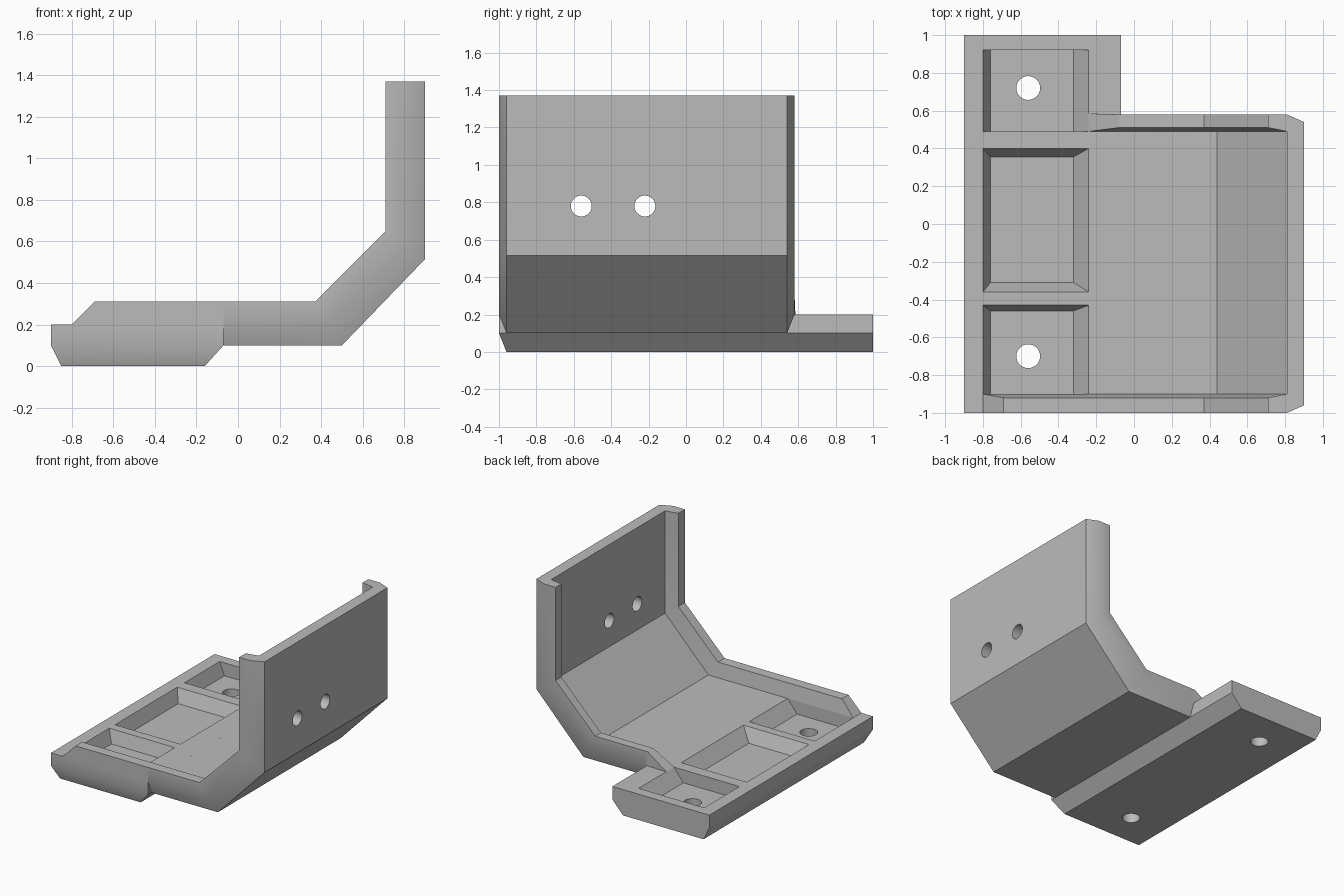
import bpy
import math
from mathutils import Matrix

if "Cube" in bpy.data.objects:
    bpy.data.objects.remove(bpy.data.objects["Cube"], do_unlink=True)

grey = bpy.data.materials.new("plain grey")
grey.use_nodes = True
grey.diffuse_color = (0.5, 0.5, 0.5, 1)
grey.node_tree.nodes["Principled BSDF"].inputs["Base Color"].default_value = (0.5, 0.5, 0.5, 1)


def loft(name, rings):
    """Closed solid through rings of equal point count."""
    n = len(rings[0])
    verts = [p for ring in rings for p in ring]
    faces = [tuple(range(n))[::-1], tuple(range(len(verts) - n, len(verts)))]
    for k in range(len(rings) - 1):
        for i in range(n):
            j = (i + 1) % n
            faces.append((k * n + i, k * n + j, (k + 1) * n + j, (k + 1) * n + i))
    mesh = bpy.data.meshes.new(name)
    mesh.from_pydata(verts, [], faces)
    # Turn the faces outward if the rings ran the other way
    obj = bpy.data.objects.new(name, mesh)
    bpy.context.collection.objects.link(obj)
    import bmesh
    bm = bmesh.new()
    bm.from_mesh(mesh)
    bmesh.ops.recalc_face_normals(bm, faces=bm.faces)
    bm.to_mesh(mesh)
    bm.free()
    mesh.materials.append(grey)
    return obj


def rect(x0, x1, y0, y1, z):
    return [(x0, y0, z), (x1, y0, z), (x1, y1, z), (x0, y1, z)]


def drill(name, centre, radius, length, axis):
    ring = [(radius * math.cos(a * math.tau / 32), radius * math.sin(a * math.tau / 32))
            for a in range(32)]
    obj = loft(name, [[(x, y, z) for x, y in ring] for z in (-length / 2, length / 2)])
    turn = Matrix.Rotation(math.pi / 2, 4, "Y") if axis == "X" else Matrix()
    obj.data.transform(Matrix.Translation(centre) @ turn)
    return obj


def activate(obj):
    bpy.ops.object.select_all(action="DESELECT")
    obj.select_set(True)
    bpy.context.view_layer.objects.active = obj


def cut(target, cutters):
    for cutter in cutters:
        cutter.hide_render = True
        mod = target.modifiers.new("cut", "BOOLEAN")
        mod.operation = "DIFFERENCE"
        mod.solver = "EXACT"
        mod.object = cutter
        activate(target)
        bpy.ops.object.modifier_apply(modifier=mod.name)
        bpy.data.objects.remove(cutter, do_unlink=True)


# Mounting base with chamfered underside
FLOOR, LIP = 0.2, 0.31
base = loft("mounting_base", [
    rect(-0.85, -0.16, -0.96, 1, 0),
    rect(-0.9, -0.07, -1, 1, 0.1),
    rect(-0.9, -0.07, -1, 1, FLOOR),
])

# Pockets: y range at the floor, y range at the top
cutters = []
for low, high in [((0.49, 0.92), (0.49, 0.92)),
                  ((-0.31, 0.355), (-0.36, 0.40)),
                  ((-0.90, -0.46), (-0.90, -0.43))]:
    cutters.append(loft("pocket_cutter", [
        rect(-0.76, -0.32, *low, 0.1),
        rect(-0.80, -0.24, *high, FLOOR),
        rect(-0.80, -0.24, *high, FLOOR + 0.1),
    ]))
for y in (0.72, -0.70):
    cutters.append(drill("screw_hole_cutter", (-0.56, y, 0.1), 0.063, 0.6, "Z"))
cut(base, cutters)

# Bent channel: one U section (y, share of depth) swept along mitred stations
F = 0.476
section = [(-0.96, 0), (-1, F), (-1, 1), (-0.92, 1), (-0.90, F),
           (0.49, F), (0.51, 1), (0.58, 1), (0.58, F), (0.54, 0)]
stations = [((-0.07, 0.1), (-0.07, LIP)), ((0.5, 0.1), (0.37, LIP)),
            ((0.9, 0.515), (0.71, 0.65)), ((0.9, 1.37), (0.71, 1.37))]
channel = loft("bent_channel", [
    [(ox + (ix - ox) * f, y, oz + (iz - oz) * f) for y, f in section]
    for (ox, oz), (ix, iz) in stations])
cut(channel, [drill("wall_hole_cutter", (0.86, y, 0.78), 0.056, 0.6, "X")
              for y in (-0.56, -0.22)])

# Side lips running onto the base, each ending in a ramp
front_lip = loft("front_lip", [
    rect(-0.80, -0.07, -1, -0.90, FLOOR),
    rect(-0.69, -0.07, -1, -0.92, LIP)])
rear_lip = loft("rear_lip_ramp", [
    [(-0.24, 0.49, FLOOR), (-0.24, 0.585, FLOOR), (-0.07, 0.58, FLOOR), (-0.07, 0.49, FLOOR)],
    [(-0.08, 0.51, LIP), (-0.08, 0.58, LIP), (-0.07, 0.58, LIP), (-0.07, 0.51, LIP)]])

for part in (base, channel, front_lip, rear_lip):
    activate(part)
    bpy.ops.object.shade_smooth_by_angle(angle=math.radians(25))
